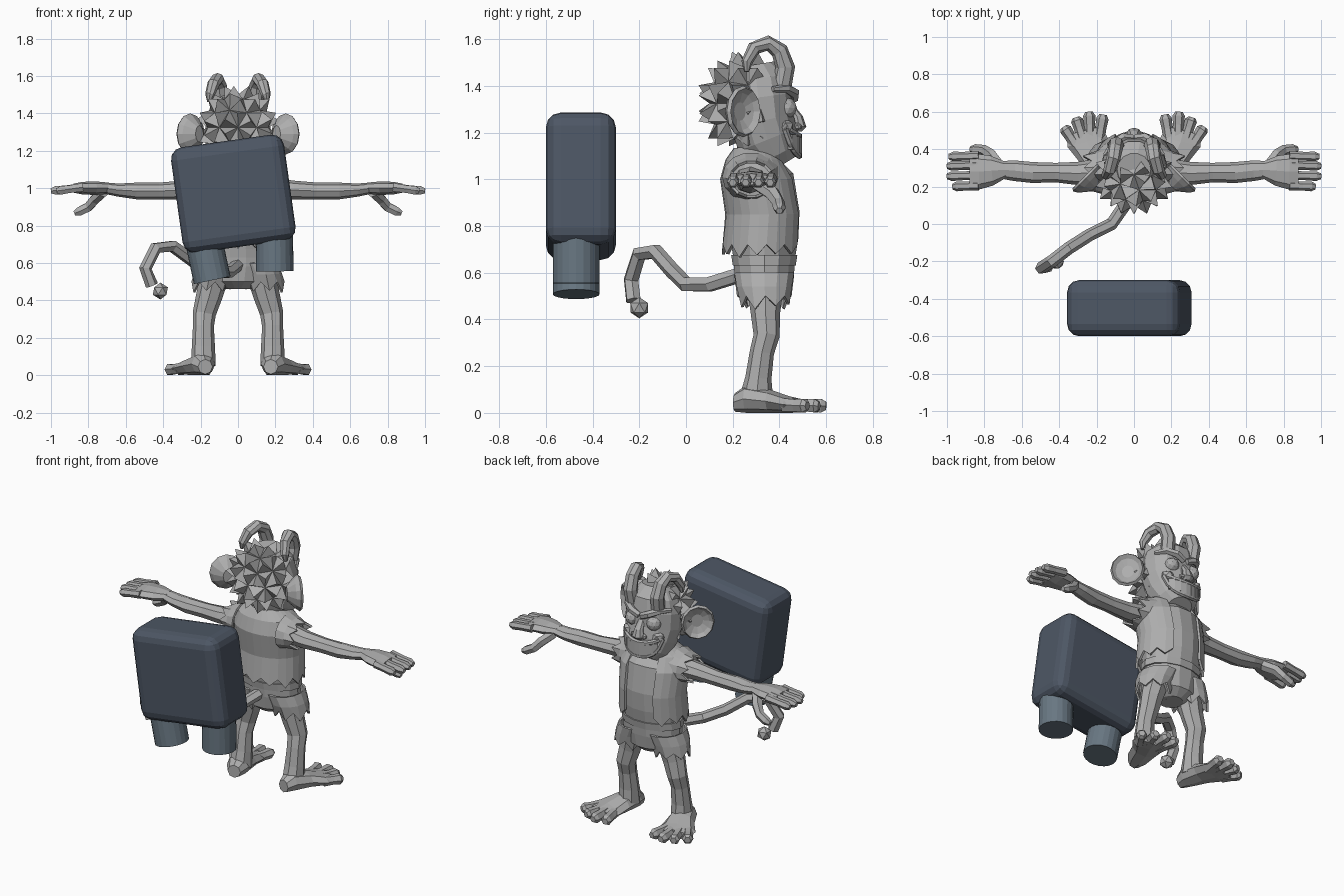
import bpy, bmesh, math, random
from mathutils import Vector, Matrix

random.seed(4)
old = bpy.data.objects.get("Cube")
if old:
    bpy.data.objects.remove(old, do_unlink=True)

X, Y, Z = Vector((1, 0, 0)), Vector((0, 1, 0)), Vector((0, 0, 1))


def material(name, r, g, b):
    m = bpy.data.materials.new(name)
    m.use_nodes = True
    m.diffuse_color = (r, g, b, 1)
    m.node_tree.nodes["Principled BSDF"].inputs["Base Color"].default_value = (r, g, b, 1)
    return m


GREY = material("stone_grey", .42, .42, .42)
NAVY = material("dark_slate", .075, .095, .13)
STEEL = material("blue_steel", .14, .185, .225)


def finish(name, bm, mat=GREY, mirror=False, thick=0):
    bmesh.ops.recalc_face_normals(bm, faces=bm.faces)
    mesh = bpy.data.meshes.new(name)
    bm.to_mesh(mesh)
    bm.free()
    mesh.materials.append(mat)
    obj = bpy.data.objects.new(name, mesh)
    bpy.context.scene.collection.objects.link(obj)
    if thick:
        solid = obj.modifiers.new("thickness", 'SOLIDIFY')
        solid.thickness, solid.offset = thick, 0
    if mirror:
        obj.modifiers.new("mirror", 'MIRROR')
    return obj


def loft(name, rings, side, n=8, axis=None, arc=None, zig=0, caps=True, mirror=False, thick=0):
    """Skin rings of (x, y, z, radius along side, other radius); zig makes a ragged last ring."""
    bm = bmesh.new()
    centres = [Vector(r[:3]) for r in rings]
    rows = []
    for i, ring in enumerate(rings):
        t = axis or centres[min(i + 1, len(rings) - 1)] - centres[max(i - 1, 0)]
        t = t.normalized()
        a = (side - t * side.dot(t)).normalized()
        b = t.cross(a)
        start, end = arc or (0, 360)
        count = n + 1 if arc else n
        row = []
        for k in range(count):
            ang = math.radians(start + (end - start) * k / n)
            p = centres[i] + a * ring[3] * math.cos(ang) + b * ring[4] * math.sin(ang)
            if zig and i == len(rings) - 1:
                p += t * zig * (k % 2) * random.uniform(.7, 1.2)
            row.append(bm.verts.new(p))
        rows.append(row)
    for low, high in zip(rows, rows[1:]):
        for k in range(n):
            j = (k + 1) % len(low)
            bm.faces.new((low[k], low[j], high[j], high[k]))
    if caps:
        bm.faces.new(rows[0])
        bm.faces.new(rows[-1])
    return finish(name, bm, GREY, mirror, thick)


def digit(name, start, end, r, side):
    a, b = Vector(start), Vector(end)
    steps = ((0, 1), (.5, .9), (.85, 1), (1, .6))
    loft(name, [(*a.lerp(b, f), r * s, r * s) for f, s in steps], side, n=6, mirror=True)


def ball(name, centre, size, detail=2, mirror=False):
    bm = bmesh.new()
    bmesh.ops.create_icosphere(bm, subdivisions=detail, radius=1)
    bmesh.ops.transform(bm, matrix=Matrix.Translation(centre) @ Matrix.Diagonal((*size, 1)), verts=bm.verts)
    return finish(name, bm, mirror=mirror)


def block(name, centre, size, turn=0, mat=GREY):
    bm = bmesh.new()
    bmesh.ops.create_cube(bm, size=1)
    bmesh.ops.scale(bm, vec=size, verts=bm.verts)
    obj = finish(name, bm, mat)
    obj.location, obj.rotation_euler.z = centre, turn
    return obj


# Torso, hips and waistband
loft("body", [(0, .335, .46, .07, .07), (0, .335, .5, .15, .12), (0, .335, .58, .19, .13),
              (0, .335, .66, .185, .135), (0, .335, .75, .19, .15), (0, .335, .85, .19, .155),
              (0, .315, 1, .2, .15), (0, .295, 1.08, .17, .1), (0, .3, 1.14, .08, .08)], X, n=14)
loft("waistband", [(0, .335, .63, .198, .138), (0, .335, .675, .195, .145)], X, n=14)

# Open ragged vest with torn armholes
loft("vest", [(0, .3, 1.13, .1, .09), (0, .295, 1.08, .19, .12), (0, .31, 1, .215, .157),
              (0, .335, .85, .205, .16), (0, .325, .72, .212, .165)],
     X, n=22, axis=-Z, arc=(-62, 242), zig=.05, caps=False, thick=.014)
loft("armhole", [(.15, .28, 1.01, .12, .1), (.2, .28, 1.005, .105, .085), (.225, .28, 1, .09, .075)],
     Y, n=14, axis=X, zig=.04, caps=False, mirror=True, thick=.012)

# Ragged shorts, legs and feet
loft("shorts_leg", [(.1, .335, .6, .105, .125), (.125, .335, .54, .105, .115), (.145, .34, .5, .098, .1)],
     X, n=14, axis=-Z, zig=.05, caps=False, mirror=True, thick=.012)
loft("leg", [(.12, .34, .55, .08, .08), (.155, .34, .42, .07, .062), (.18, .345, .33, .062, .056),
             (.185, .325, .26, .056, .052), (.185, .31, .15, .062, .056), (.185, .3, .05, .066, .075)],
     X, mirror=True)
loft("foot", [(.175, .21, .045, .04, .04), (.185, .26, .06, .066, .06), (.215, .36, .05, .085, .05),
              (.25, .44, .036, .11, .036), (.265, .5, .03, .09, .028)],
     X, axis=Vector((.25, 1, 0)), mirror=True)
toes = [((.19, .44), (.165, .585)), ((.235, .46), (.24, .6)), ((.275, .46), (.31, .57)), ((.31, .42), (.375, .52))]
for i, (a, b) in enumerate(toes):
    digit(f"toe_{i + 1}", (*a, .034), (*b, .03), .033, X)

# Arms and hands
loft("arm", [(.15, .28, 1, .075, .06), (.3, .27, .99, .062, .05), (.42, .275, .985, .052, .045),
             (.54, .275, .985, .056, .045), (.64, .285, .99, .055, .035), (.71, .29, 1, .047, .03)],
     Y, mirror=True)
loft("palm", [(.69, .29, 1, .045, .03), (.76, .285, 1, .08, .036), (.83, .28, 1, .095, .034),
              (.88, .28, 1, .09, .024)], Y, mirror=True)
for i, (y, tip) in enumerate(((.2, .97), (.255, 1), (.31, 1), (.36, .99))):
    digit(f"finger_{i + 1}", (.83, y + .005, 1.005), (tip, y, .985), .026, Y)
loft("thumb", [(.72, .31, .98, .035, .03), (.765, .37, .94, .034, .03), (.8, .395, .9, .028, .028),
               (.85, .4, .875, .027, .027), (.875, .4, .865, .015, .015)], Y, n=6, mirror=True)

# Curling tail
tail = [(0, .23, .59), (-.05, .1, .55), (-.12, 0, .55), (-.24, -.06, .61), (-.35, -.13, .69),
        (-.44, -.2, .68), (-.495, -.235, .57), (-.46, -.225, .48)]
loft("tail", [(*p, .034, .034) for p in tail], Vector((.6, -.8, 0)), n=6)
ball("tail_tip", (-.415, -.2, .45), (.045, .045, .045), 1)

# Head
loft("head", [(0, .41, 1.06, .08, .07), (0, .385, 1.1, .13, .105), (0, .35, 1.17, .16, .138),
              (0, .325, 1.25, .175, .14), (0, .31, 1.35, .175, .15), (0, .3, 1.43, .15, .145),
              (0, .29, 1.49, .09, .09)], X, n=14)

# Spiky hair: raised points on the back of a faceted shell
bm = bmesh.new()
bmesh.ops.create_icosphere(bm, subdivisions=2, radius=1)
shell = Matrix.Translation((0, .265, 1.325)) @ Matrix.Diagonal((.17, .165, .175, 1))
bmesh.ops.transform(bm, matrix=shell, verts=bm.verts)
bm.normal_update()
tufts = [f for f in bm.faces if f.normal.y < .3 and f.normal.z > -.85]
bmesh.ops.poke(bm, faces=tufts, offset=.068)
finish("spiky_hair", bm)

# Ears: cupped dishes turned forward and outward
out = Vector((.7, .7, 0))
ear = Vector((.255, .245, 1.29))
dish = ((-.07, .045, .03), (-.025, .09, .085), (0, .11, .1), (.015, .1, .09), (-.005, .08, .07), (-.02, .04, .035))
loft("ear", [(*(ear + out * d), a, b) for d, a, b in dish], Z, n=12, axis=out, mirror=True)

# Horns curling backward
loft("horn", [(.09, .41, 1.4, .042, .042), (.095, .425, 1.48, .042, .042), (.1, .4, 1.55, .04, .038),
              (.11, .35, 1.583, .037, .033), (.13, .29, 1.56, .034, .03), (.15, .26, 1.5, .026, .024),
              (.155, .26, 1.46, .01, .01)], X, mirror=True)

# Eyes, brows, cheeks and nose
ball("eye", (.075, .43, 1.305), (.045, .045, .045), mirror=True)
loft("brow", [(.01, .46, 1.345, .02, .022), (.06, .462, 1.37, .022, .026), (.11, .43, 1.39, .02, .022),
              (.155, .37, 1.385, .012, .012)], Z, n=6, mirror=True)
ball("cheek", (.1, .425, 1.225), (.045, .04, .035), 1, mirror=True)
loft("nose", [(0, .44, 1.32, .02, .02), (0, .475, 1.27, .028, .025), (0, .485, 1.225, .04, .03),
              (0, .475, 1.205, .025, .02)], X, n=8, axis=-Z)
ball("nostril", (.035, .475, 1.225), (.02, .022, .018), 1, mirror=True)


# Wide toothy grin
def mouth(u, z, reach=0):
    ang = u * math.radians(58)
    return Vector(((.155 + reach) * math.sin(ang), .355 + (.13 + reach) * math.cos(ang), z + .04 * u * u))


for name, z, rise in (("upper_lip", 1.185, 0), ("lower_lip", 1.1, .075)):
    us = [k / 5 for k in range(-5, 6)]
    loft(name, [(*(mouth(u, z) + Z * rise * u ** 4), .014, .014) for u in us], Z, n=6)
for k in range(-3, 4):
    tall = .075 - .004 * abs(k)
    block(f"tooth_{k + 4}", mouth(k / 4.5, 1.142), (.036, .02, tall), -k / 4.5)

# Floating tilted pack with two thrusters
pack = block("pack", (-.025, -.45, .97), (.61, .3, .57), mat=NAVY)
pack.rotation_euler.y = math.radians(-8)
bevel = pack.modifiers.new("rounded", 'BEVEL')
bevel.width, bevel.segments = .065, 3
for name, x, z, tilt in (("right_thruster", -.165, .635, -12), ("left_thruster", .195, .685, -1)):
    bm = bmesh.new()
    bmesh.ops.create_cone(bm, cap_ends=True, segments=20, radius1=.1, radius2=.1, depth=.26)
    tube = finish(name, bm, STEEL)
    tube.location = (x, -.47, z)
    tube.rotation_euler.y = math.radians(tilt)
